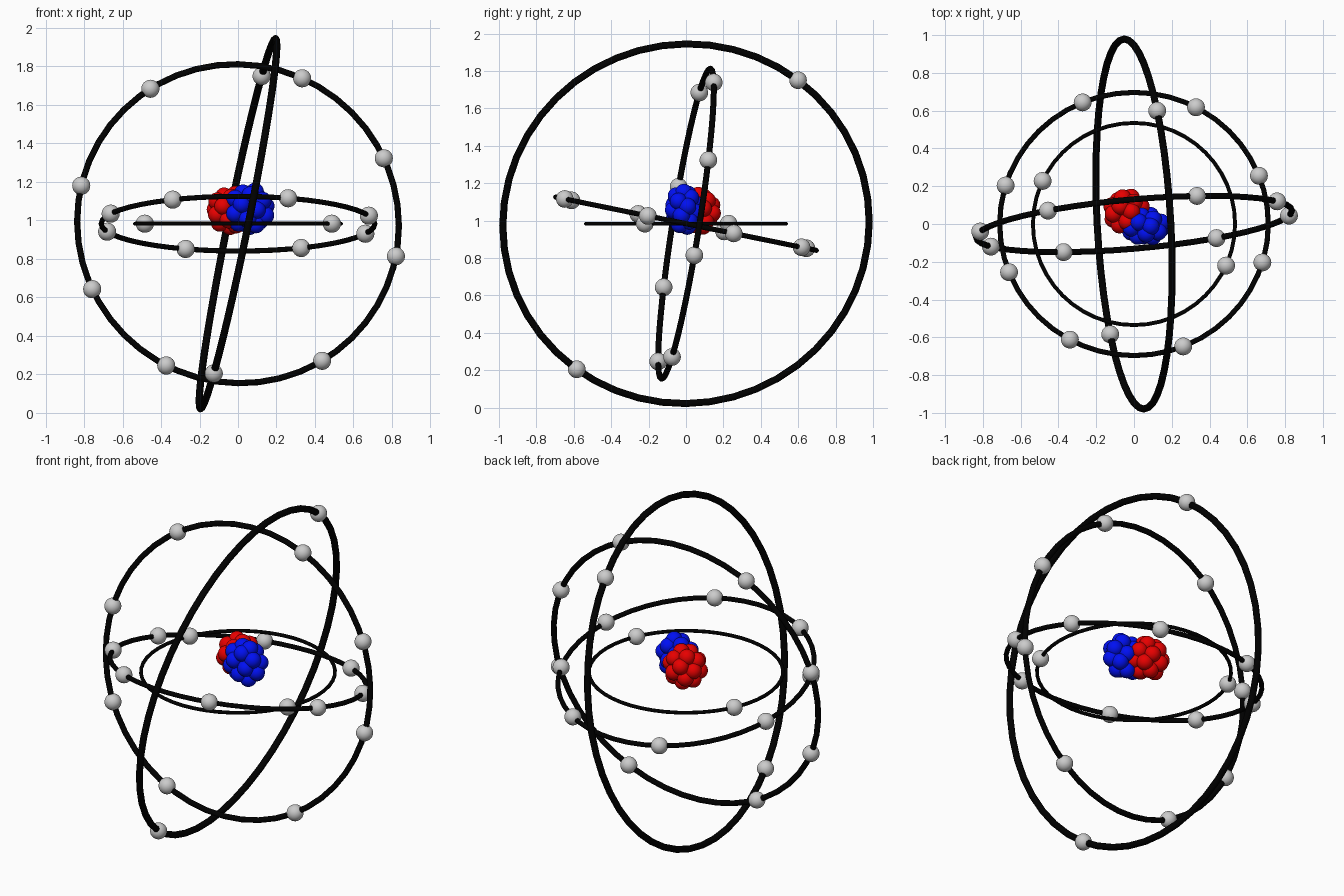
import bpy, bmesh, math
from mathutils import Vector, Matrix

if "Cube" in bpy.data.objects:
    bpy.data.objects.remove(bpy.data.objects["Cube"])

CENTRE = Vector((0, 0, 0.983))


def material(name, rgb):
    m = bpy.data.materials.new(name)
    m.diffuse_color = (*rgb, 1)
    m.use_nodes = True
    m.node_tree.nodes["Principled BSDF"].inputs["Base Color"].default_value = m.diffuse_color
    return m


def ball_mesh(name, radius, mat=None):
    bm = bmesh.new()
    bmesh.ops.create_uvsphere(bm, u_segments=32, v_segments=16, radius=radius)
    for f in bm.faces:
        f.smooth = True
    me = bpy.data.meshes.new(name)
    bm.to_mesh(me)
    bm.free()
    if mat:
        me.materials.append(mat)
    return me


def place(name, mesh, pos):
    ob = bpy.data.objects.new(name, mesh)
    ob.location = pos
    bpy.context.collection.objects.link(ob)


black = material("black", (0, 0, 0))
red = material("red", (0.8, 0, 0))
blue = material("blue", (0, 0.005, 0.9))
electron = ball_mesh("electron", 0.047)
proton = ball_mesh("proton", 0.046, red)
neutron = ball_mesh("neutron", 0.046, blue)


# Orbit ring in a tilted plane, with electrons at angles from a reference axis
def orbit(name, radius, normal, axis, angles):
    n = Vector(normal).normalized()
    u = Vector(axis)
    u = (u - n * u.dot(n)).normalized()
    v = n.cross(u)
    rot = Matrix((u, v, n)).transposed()
    bpy.ops.mesh.primitive_torus_add(
        major_radius=radius, minor_radius=radius * 0.0193,
        major_segments=48, minor_segments=12,
        location=CENTRE, rotation=rot.to_euler())
    ring = bpy.context.object
    ring.name = name
    ring.data.materials.append(black)
    bpy.ops.object.shade_smooth()
    for a in angles:
        t = math.radians(a)
        place(name + "_electron", electron,
              CENTRE + radius * (math.cos(t) * u + math.sin(t) * v))


X, Y = (1, 0, 0), (0, 1, 0)
orbit("inner_orbit", 0.535, (0, 0, 1), X, (-24.3, 154.8))
orbit("second_orbit", 0.711, (0, 0.204, 1), X,
      (21.5, 62.5, 112.5, 163, 201.5, 241.5, 291.5, 343))
orbit("third_orbit", 0.839, (0.087, -1, 0.158), X,
      (25, 66.5, 123, 167, 205, 243.5, 301.5, 349))
orbit("outer_orbit", 0.981, (1, 0.055, -0.203), Y, (52.3, 233.4))


# Nucleus: two overlapping clumps of twenty balls
def clump(name, mesh, centre, size, count=20):
    for i in range(count):
        z = 1 - (2 * i + 1) / count
        r = math.sqrt(1 - z * z)
        t = i * math.pi * (3 - math.sqrt(5))
        d = Vector((r * math.cos(t) * size[0], r * math.sin(t) * size[1], z * size[2]))
        place(name, mesh, Vector(centre) + d)


clump("proton", proton, (-0.04, 0.065, 1.052), (0.083, 0.08, 0.086))
clump("neutron", neutron, (0.06, -0.012, 1.06), (0.09, 0.06, 0.095))
